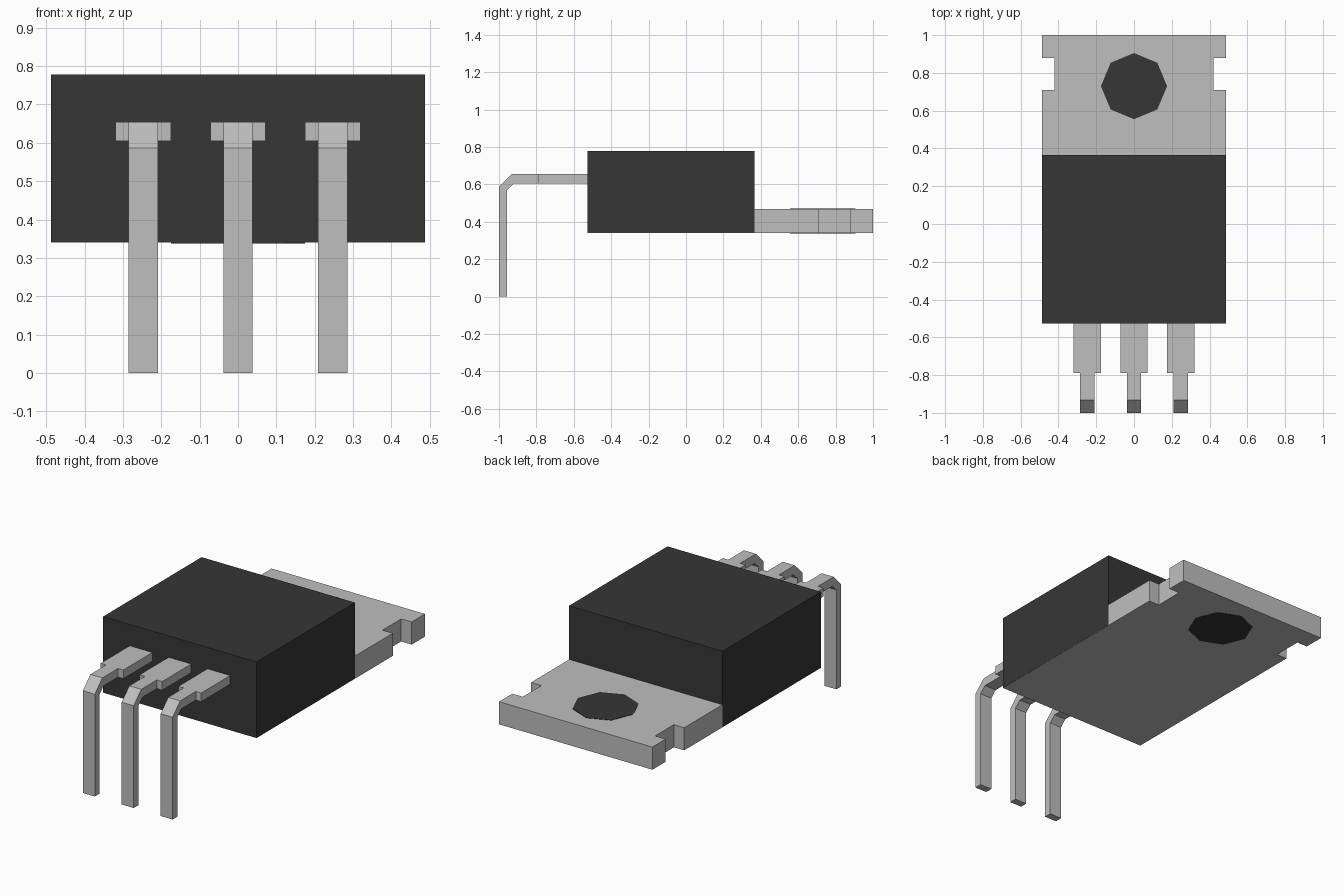
import bpy, bmesh, math
from mathutils import Vector

cube = bpy.data.objects.get("Cube")
if cube:
    bpy.data.objects.remove(cube, do_unlink=True)


def material(name, value):
    mat = bpy.data.materials.new(name)
    mat.use_nodes = True
    colour = (value, value, value, 1)
    mat.diffuse_color = colour
    mat.node_tree.nodes["Principled BSDF"].inputs["Base Color"].default_value = colour
    return mat


black = material("black plastic", 0.037)
metal = material("grey metal", 0.52)


def prism(name, outline, depth, mat):
    """Extrude a flat 3D outline along the depth vector."""
    bm = bmesh.new()
    face = bm.faces.new([bm.verts.new(p) for p in outline])
    grown = bmesh.ops.extrude_face_region(bm, geom=[face])["geom"]
    verts = [v for v in grown if isinstance(v, bmesh.types.BMVert)]
    bmesh.ops.translate(bm, verts=verts, vec=Vector(depth))
    bmesh.ops.recalc_face_normals(bm, faces=bm.faces)
    mesh = bpy.data.meshes.new(name)
    bm.to_mesh(mesh)
    bm.free()
    mesh.materials.append(mat)
    obj = bpy.data.objects.new(name, mesh)
    bpy.context.collection.objects.link(obj)
    return obj


def box(name, x0, x1, y0, y1, z0, z1, mat):
    outline = [(x0, y0, z0), (x1, y0, z0), (x1, y1, z0), (x0, y1, z0)]
    return prism(name, outline, (0, 0, z1 - z0), mat)


half = 0.487
base = 0.34

# Plastic body, with the metal plate showing on its underside
box("body", -half, half, -0.527, 0.365, base + 0.002, 0.778, black)

# Mounting plate with a notch in each side, mirrored about x
side = [(half - 0.001, -0.526), (half - 0.001, 0.71), (0.42, 0.71),
        (0.42, 0.88), (half, 0.88), (half, 1.0)]
outline = side + [(-x, y) for x, y in reversed(side)]
prism("mounting_plate", [(x, y, base) for x, y in outline], (0, 0, 0.13), metal)

# Dark octagonal mounting hole, filled flush with both faces of the plate
octagon = []
for i in range(8):
    a = i * math.pi / 4
    octagon.append((0.175 * math.cos(a), 0.73 + 0.175 * math.sin(a), base - 0.002))
prism("mounting_hole", octagon, (0, 0, 0.134), black)

# Three bent leads, each with a wide shoulder next to the body
bend = [(-1.0, 0.0), (-0.957, 0.0), (-0.957, 0.57), (-0.92, 0.605),
        (-0.79, 0.605), (-0.79, 0.655), (-0.932, 0.655), (-1.0, 0.587)]
for label, x in (("right", -0.247), ("middle", 0), ("left", 0.247)):
    prism(label + "_lead", [(x - 0.038, y, z) for y, z in bend], (0.076, 0, 0), metal)
    box(label + "_lead_shoulder", x - 0.072, x + 0.072, -0.79, -0.52, 0.605, 0.655, metal)
